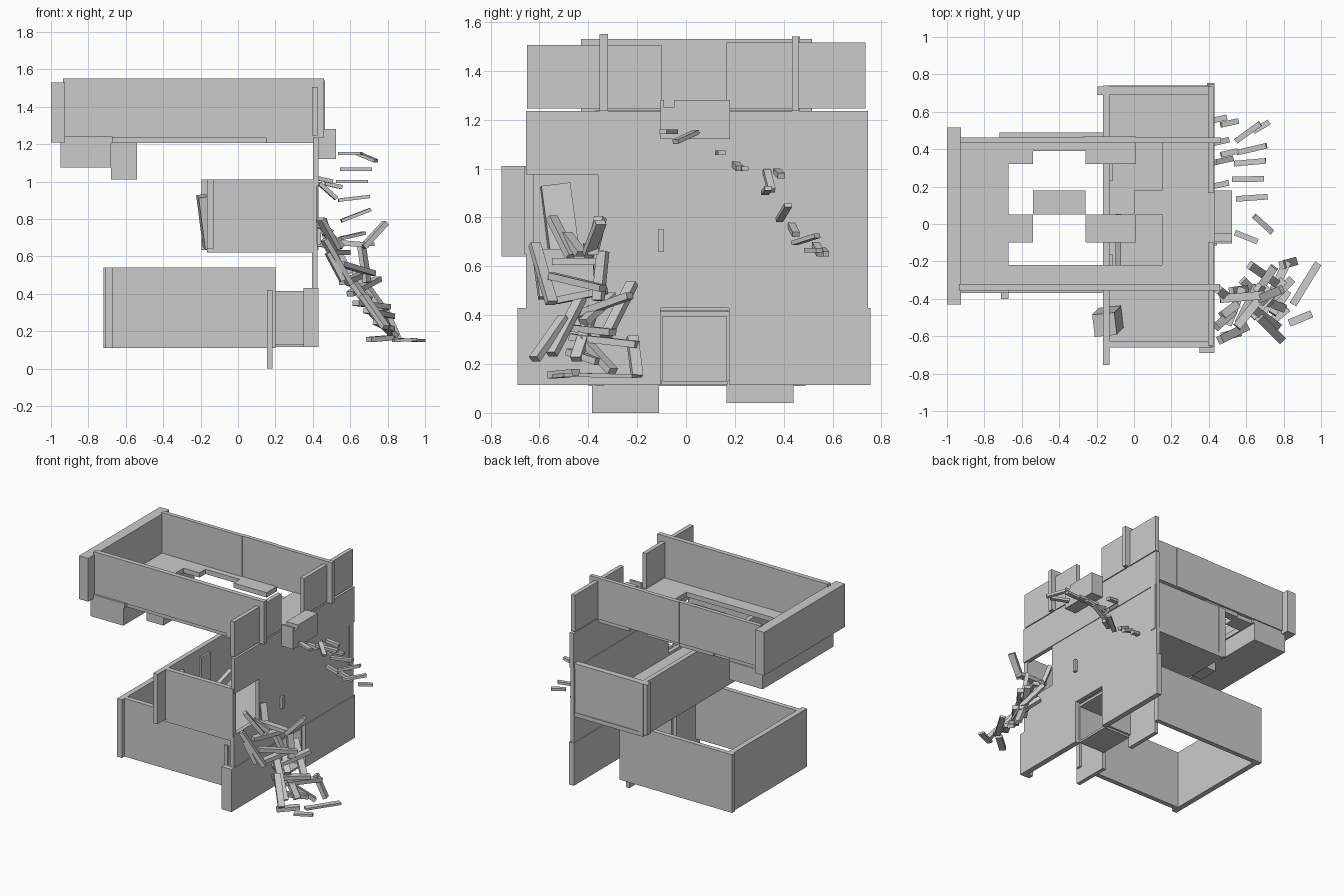
import bpy, math
from mathutils import Vector, Euler


def box(name, x, y, z, rot=(0, 0, 0)):
    """Box from (min, max) ranges, optionally turned about its middle."""
    sx, sy, sz = [(r[1] - r[0]) / 2 for r in (x, y, z)]
    v = [(i * sx, j * sy, k * sz) for i in (-1, 1) for j in (-1, 1) for k in (-1, 1)]
    f = [(0, 1, 3, 2), (4, 6, 7, 5), (0, 4, 5, 1), (2, 3, 7, 6), (0, 2, 6, 4), (1, 5, 7, 3)]
    me = bpy.data.meshes.new(name)
    me.from_pydata(v, [], f)
    ob = bpy.data.objects.new(name, me)
    ob.location = [(r[0] + r[1]) / 2 for r in (x, y, z)]
    ob.rotation_euler = Euler(rot)
    bpy.context.collection.objects.link(ob)
    return ob


def plank(name, a, b, w=0.045, t=0.028):
    """Plank running from point a to point b."""
    a, b = Vector(a), Vector(b)
    h = (b - a).length / 2
    ob = box(name, (-h, h), (-w / 2, w / 2), (-t / 2, t / 2))
    ob.location = (a + b) / 2
    ob.rotation_mode = 'QUATERNION'
    ob.rotation_quaternion = (b - a).to_track_quat('X', 'Z')


# lower room: open top and bottom
Z = (0.11, 0.54)
box("lower_end_wall", (-0.71, -0.67), (-0.40, 0.47), Z)
box("lower_back_wall", (-0.72, 0.20), (0.455, 0.49), Z)
box("lower_front_wall", (-0.67, 0.20), (-0.37, -0.335), Z)
box("lower_inner_wall_left", (0.155, 0.185), (-0.385, -0.11), (0.0, 0.42))
box("lower_inner_wall_right", (0.155, 0.185), (0.165, 0.44), (0.04, 0.42))
box("lower_inner_lintel", (0.16, 0.20), (-0.34, 0.46), (0.42, 0.53))
# corridor to the doorway
for y in (-0.115, 0.165):
    box("corridor_wall", (0.185, 0.40), (y, y + 0.02), (0.13, 0.415))
box("corridor_roof", (0.185, 0.40), (-0.10, 0.17), (0.395, 0.415))
box("corridor_floor", (0.185, 0.40), (-0.10, 0.17), (0.115, 0.13))

# lower facade with doorway
box("facade_low_left", (0.39, 0.43), (-0.65, -0.105), (0.115, 0.43))
box("facade_low_right", (0.39, 0.43), (0.175, 0.755), (0.115, 0.43))
box("facade_corner_post", (0.35, 0.43), (-0.69, -0.65), (0.115, 0.43))
# main facade with a breach near the front corner
X = (0.395, 0.425)
box("facade_band_low", X, (-0.655, 0.745), (0.43, 0.67))
box("facade_band_mid", X, (-0.36, 0.745), (0.67, 0.975))
box("facade_band_top", (0.40, 0.43), (-0.655, 0.745), (0.975, 1.235))
box("facade_bracket", (0.42, 0.445), (-0.115, -0.09), (0.66, 0.75))

# middle room
box("middle_floor", (-0.165, 0.42), (-0.655, 0.74), (0.62, 0.65))
box("middle_end_wall", (-0.165, -0.13), (-0.755, 0.74), (0.64, 1.01))
box("middle_front_wall", (-0.13, 0.42), (-0.66, -0.625), (0.65, 1.01))
box("middle_back_wall", (-0.195, 0.43), (0.69, 0.735), (0.635, 1.01))
box("fallen_panel", (-0.20, -0.08), (-0.58, -0.46), (0.65, 0.93), (0.12, -0.14, 0.1))
box("fallen_beam", (-0.10, -0.07), (-0.22, 0.05), (0.66, 0.72), (0.3, 0, 0))
for y in (-0.21, 0.28):
    box("inner_post", (-0.13, -0.115), (y - 0.05, y + 0.05), (0.65, 0.95))

# upper room walls, the back one in offset panels
box("upper_end_wall", (-1.0, -0.925), (-0.43, 0.515), (1.21, 1.53))
box("upper_front_wall", (-0.935, 0.46), (-0.355, -0.32), (1.235, 1.55))
for x0, x1, dy in ((-0.93, -0.27, 0.0), (-0.27, 0.01, 0.004), (0.01, 0.465, 0.0)):
    box("upper_back_wall", (x0, x1), (0.433 + dy, 0.463 + dy), (1.235, 1.54))
box("upper_facade_left", X, (-0.65, -0.10), (1.245, 1.505))
box("upper_facade_right", X, (0.165, 0.735), (1.245, 1.515))

# upper floor: solid ends, border strips and staggered slabs
F = (1.205, 1.24)
box("floor_left", (-0.93, -0.67), (-0.37, 0.455), F)
box("floor_right", (0.15, 0.42), (-0.35, 0.45), F)
box("floor_front_strip", (-0.67, 0.15), (-0.34, -0.22), F)
for x0, x1, y0, y1 in ((-0.67, -0.54, -0.10, 0.05), (-0.67, -0.54, 0.32, 0.44),
                       (-0.54, -0.26, 0.05, 0.18), (-0.54, -0.26, 0.39, 0.45),
                       (-0.26, 0.01, -0.10, 0.05), (-0.26, 0.01, 0.32, 0.44),
                       (0.0, 0.15, 0.05, 0.18)):
    box("floor_slab", (x0, x1), (y0, y1), F)
box("hanging_block", (-0.95, -0.68), (-0.37, 0.46), (1.075, 1.21))
box("hanging_pillar", (-0.68, -0.54), (-0.10, 0.05), (1.01, 1.21))

# balcony block outside the upper doorway
box("balcony", (0.43, 0.525), (-0.105, 0.18), (1.12, 1.25))
box("balcony_ledge", (0.43, 0.525), (-0.05, 0.18), (1.25, 1.28))
box("balcony_corner", (0.43, 0.525), (-0.105, -0.09), (1.25, 1.28))

# curving flight of loose steps: centre, heading in degrees, pitch rise, length
for x, y, z, deg, rise, ln in ((0.60, -0.07, 1.15, -22, 0.0, 0.13), (0.69, 0.0, 1.13, -42, -0.04, 0.13),
                               (0.63, 0.14, 1.065, 4, 0.0, 0.17), (0.61, 0.24, 1.0, 1, 0.0, 0.17),
                               (0.62, 0.33, 0.91, 5, 0.02, 0.17), (0.63, 0.40, 0.82, 13, 0.06, 0.16),
                               (0.61, 0.49, 0.71, 36, 0.03, 0.16), (0.68, 0.52, 0.665, 30, 0.0, 0.10)):
    d = Vector((math.cos(math.radians(deg)) * ln, math.sin(math.radians(deg)) * ln, rise)) / 2
    c = Vector((x, y, z))
    plank("step", c - d, c + d, 0.03, 0.018)
# short supports beside the wall
for x, y, z, h in ((0.46, 0.21, 1.01, 0.01), (0.48, 0.34, 0.95, 0.04), (0.51, 0.38, 0.98, 0.01),
                   (0.46, 0.44, 0.75, 0.02), (0.51, 0.54, 0.67, 0.02), (0.45, 0.56, 0.66, 0.01)):
    plank("step_support", (x - 0.045, y - 0.01, z + h), (x + 0.045, y + 0.01, z - h), 0.03, 0.022)

# tumbled planks spilling from the breach
upper = [((0.46, -0.62, 0.69), (0.60, -0.55, 0.45)), ((0.44, -0.55, 0.80), (0.53, -0.47, 0.64)),
         ((0.47, -0.49, 0.73), (0.55, -0.43, 0.65)), ((0.79, -0.35, 0.78), (0.67, -0.40, 0.65)),
         ((0.50, -0.54, 0.62), (0.58, -0.34, 0.62)), ((0.66, -0.34, 0.66), (0.69, -0.36, 0.46)),
         ((0.45, -0.35, 0.80), (0.50, -0.39, 0.63)), ((0.55, -0.55, 0.56), (0.72, -0.34, 0.51)),
         ((0.56, -0.53, 0.46), (0.66, -0.33, 0.50)), ((0.62, -0.22, 0.53), (0.78, -0.33, 0.31)),
         ((0.48, -0.60, 0.62), (0.56, -0.58, 0.47)), ((0.52, -0.36, 0.66), (0.60, -0.35, 0.51)),
         ((0.46, -0.40, 0.68), (0.70, -0.38, 0.66))]
lower = [((0.60, -0.45, 0.40), (0.75, -0.23, 0.48)), ((0.67, -0.50, 0.39), (0.79, -0.62, 0.22)),
         ((0.61, -0.43, 0.47), (0.77, -0.55, 0.24)), ((0.63, -0.50, 0.35), (0.80, -0.30, 0.33)),
         ((0.69, -0.47, 0.31), (0.82, -0.20, 0.28)), ((0.79, -0.22, 0.31), (0.86, -0.20, 0.15)),
         ((0.72, -0.42, 0.30), (0.84, -0.30, 0.17)), ((0.70, -0.55, 0.155), (0.82, -0.45, 0.165)),
         ((0.62, -0.38, 0.43), (0.80, -0.45, 0.22)), ((0.58, -0.30, 0.48), (0.70, -0.42, 0.37)),
         ((0.74, -0.48, 0.25), (0.82, -0.36, 0.21))]
for a, b in upper + lower:
    plank("fallen_plank", a, b)
for a, b in (((0.85, -0.43, 0.155), (0.985, -0.21, 0.15)), ((0.83, -0.53, 0.15), (0.95, -0.48, 0.155))):
    plank("ground_plank", a, b, 0.04, 0.016)
